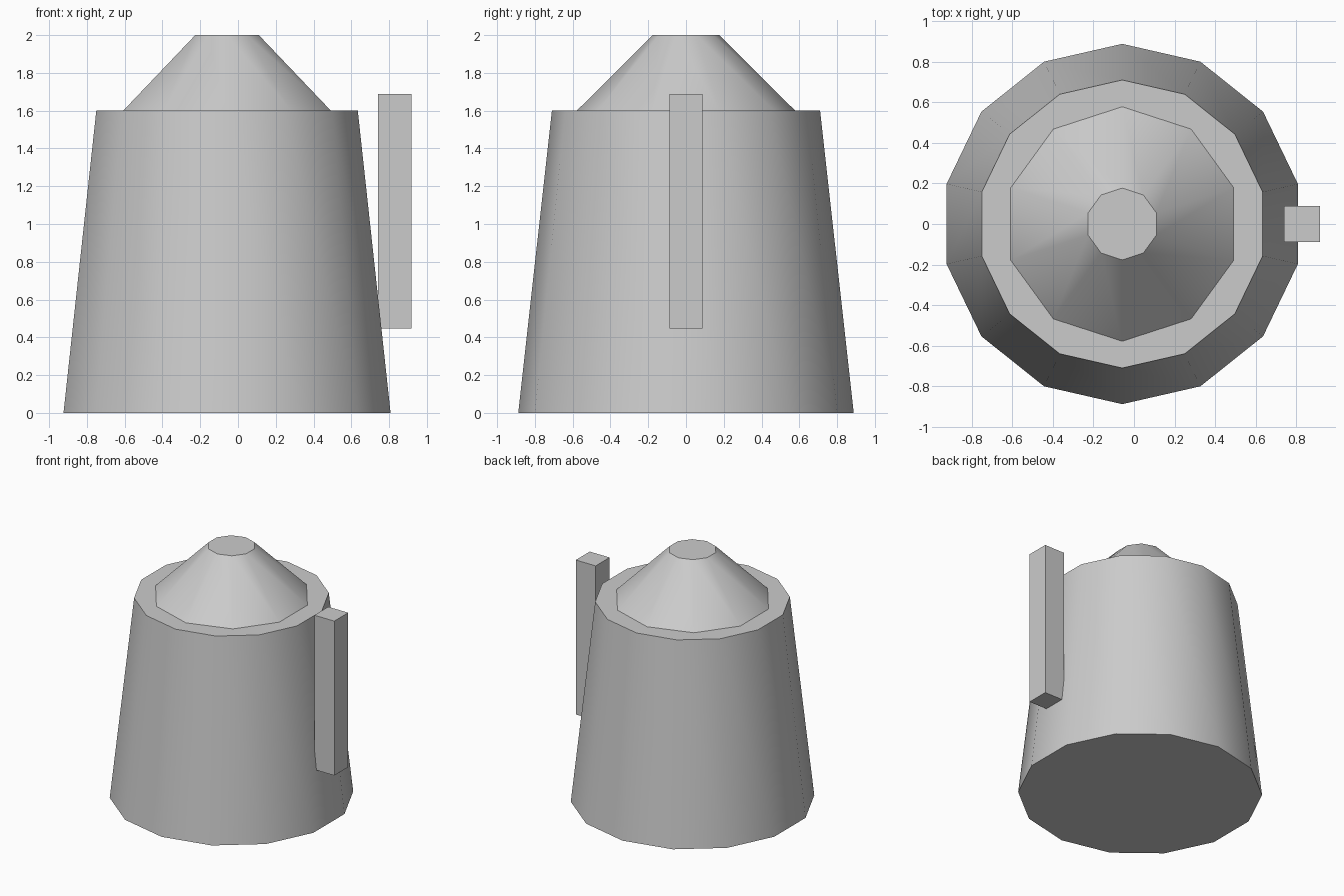
import bpy, math

if "Cube" in bpy.data.objects:
    bpy.data.objects.remove(bpy.data.objects["Cube"])

grey = bpy.data.materials.new("light grey")
grey.diffuse_color = (0.6, 0.6, 0.6, 1)
grey.use_nodes = True
grey.node_tree.nodes["Principled BSDF"].inputs["Base Color"].default_value = grey.diffuse_color
CX = -0.058  # axis of the round parts


def finish(name):
    ob = bpy.context.object
    ob.name = name
    ob.data.materials.append(grey)
    return ob


def frustum(name, sides, r_bottom, r_top, z0, z1):
    """Tapered prism with one corner pointing to +y, smooth sides and crisp rims."""
    bpy.ops.mesh.primitive_cone_add(vertices=sides, radius1=r_bottom, radius2=r_top,
                                    depth=z1 - z0, location=(CX, 0, (z0 + z1) / 2))
    ob = finish(name)
    bpy.ops.object.shade_smooth_by_angle(angle=math.radians(40))
    return ob


# Tapered body and conical lid
frustum("body", 14, 0.888, 0.71, 0, 1.6)
frustum("lid", 10, 0.578, 0.177, 1.6, 2.0)

# Upright handle bar, its lower end sunk into the body
bpy.ops.mesh.primitive_cube_add(size=1, location=(0.829, 0, 1.068))
handle = finish("handle")
handle.scale = (0.177, 0.177, 1.24)
